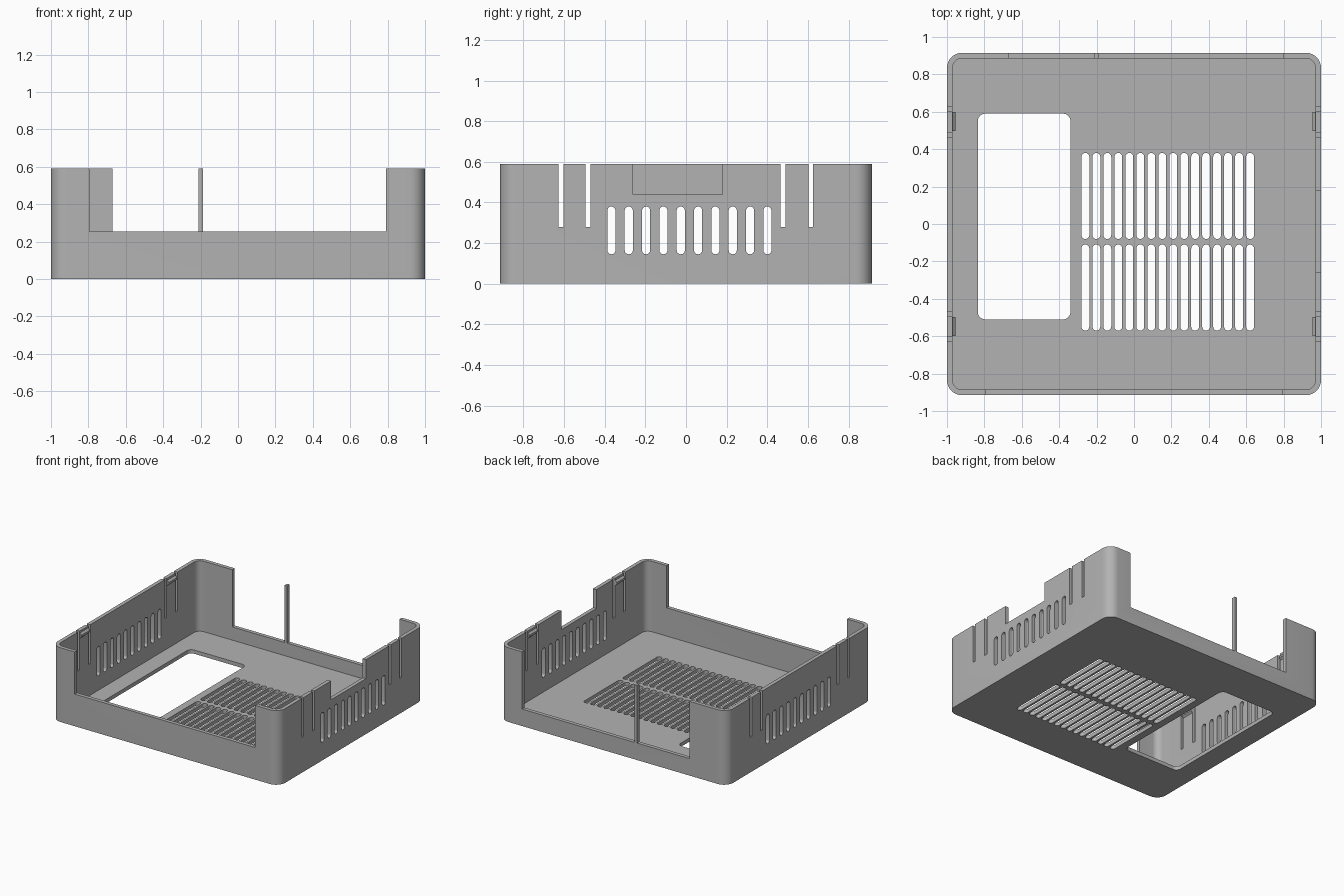
import bpy, bmesh, math
from mathutils import Vector

cube = bpy.data.objects.get("Cube")
if cube:
    bpy.data.objects.remove(cube, do_unlink=True)

W, D, H = 1.0, 0.915, 0.59      # half width, half depth, height
WALL, FLOOR = 0.03, 0.03

grey = bpy.data.materials.new("plain grey")
grey.use_nodes = True
colour = (0.45, 0.45, 0.45, 1)
grey.diffuse_color = colour
grey.node_tree.nodes["Principled BSDF"].inputs["Base Color"].default_value = colour


def rounded_rect(a0, a1, b0, b1, r=0.0, seg=8):
    """Outline of a rectangle with optional round corners."""
    if r == 0:
        return [(a0, b0), (a1, b0), (a1, b1), (a0, b1)]
    centres = [(a1 - r, b1 - r), (a0 + r, b1 - r), (a0 + r, b0 + r), (a1 - r, b0 + r)]
    pts = []
    for q, (ca, cb) in enumerate(centres):
        for i in range(seg + 1):
            t = math.pi / 2 * (q + i / seg)
            pts.append((ca + r * math.cos(t), cb + r * math.sin(t)))
    return pts


def prism(bm, outline, lo, hi, axis="z"):
    """Extrude an outline along z (outline in x, y), x (y, z) or y (x, z)."""
    place = {"z": lambda a, b, h: (a, b, h),
             "x": lambda a, b, h: (h, a, b),
             "y": lambda a, b, h: (a, h, b)}[axis]
    face = bm.faces.new([bm.verts.new(place(a, b, lo)) for a, b in outline])
    new = bmesh.ops.extrude_face_region(bm, geom=[face])["geom"]
    shift = Vector(place(0, 0, hi - lo))
    bmesh.ops.translate(bm, vec=shift, verts=[v for v in new if isinstance(v, bmesh.types.BMVert)])


def make_object(name, bm):
    bmesh.ops.remove_doubles(bm, verts=bm.verts, dist=1e-5)
    bmesh.ops.recalc_face_normals(bm, faces=bm.faces)
    mesh = bpy.data.meshes.new(name)
    bm.to_mesh(mesh)
    bm.free()
    mesh.materials.append(grey)
    obj = bpy.data.objects.new(name, mesh)
    bpy.context.collection.objects.link(obj)
    return obj


def activate(obj):
    bpy.ops.object.select_all(action="DESELECT")
    obj.select_set(True)
    bpy.context.view_layer.objects.active = obj


def cut(obj, cutter):
    cutter.hide_render = True
    mod = obj.modifiers.new("cut", "BOOLEAN")
    mod.operation, mod.solver, mod.object = "DIFFERENCE", "EXACT", cutter
    activate(obj)
    bpy.ops.object.modifier_apply(modifier=mod.name)
    bpy.data.objects.remove(cutter, do_unlink=True)


# Tray body with rounded corners
bm = bmesh.new()
prism(bm, rounded_rect(-W, W, -D, D, 0.08), 0, H)
case = make_object("case_shell", bm)

# Inner cavity
bm = bmesh.new()
prism(bm, rounded_rect(-W + WALL, W - WALL, -D + WALL, D - WALL, 0.05), FLOOR, 1)
cut(case, make_object("cavity_cutter", bm))

# All openings
bm = bmesh.new()
top = 0.8
# front opening, and back opening split by the thin post
prism(bm, rounded_rect(-0.795, 0.79, 0.255, top), -1.1, -0.87, "y")
for x0, x1 in ((-0.67, -0.21), (-0.187, 0.80)):
    prism(bm, rounded_rect(x0, x1, 0.135, top), 0.87, 1.1, "y")
# notch in one side wall
prism(bm, rounded_rect(-0.26, 0.18, 0.44, top), 0.93, 1.1, "x")
# slits on both sides of each clip tab
for y in (-0.615, -0.482, 0.478, 0.614):
    prism(bm, rounded_rect(y - 0.012, y + 0.012, 0.28, top), -1.1, 1.1, "x")
# side vents
for i in range(10):
    y = -0.367 + i * 0.0853
    prism(bm, rounded_rect(y - 0.02, y + 0.02, 0.145, 0.38, 0.0199, 6), -1.1, 1.1, "x")
# floor window
prism(bm, rounded_rect(-0.835, -0.34, -0.51, 0.59, 0.04), -0.1, 0.1)
# floor vents in two rows
for i in range(16):
    x = -0.26 + i * 0.0587
    for y0 in (-0.57, -0.08):
        prism(bm, rounded_rect(x - 0.021, x + 0.021, y0, y0 + 0.46, 0.0209, 6), -0.1, 0.1)
cut(case, make_object("opening_cutter", bm))

activate(case)
bpy.ops.object.shade_smooth_by_angle(angle=math.radians(30))

# Wedge hooks at the top of the clip tabs
for side, sx in (("left", 1), ("right", -1)):
    for end, y in (("front", -0.548), ("back", 0.548)):
        bm = bmesh.new()
        wedge = [(0.985, 0.589), (0.955, 0.56), (0.955, 0.545), (0.972, 0.53), (0.985, 0.53)]
        prism(bm, [(sx * x, z) for x, z in wedge], y - 0.052, y + 0.052, "y")
        make_object(f"clip_hook_{end}_{side}", bm)
